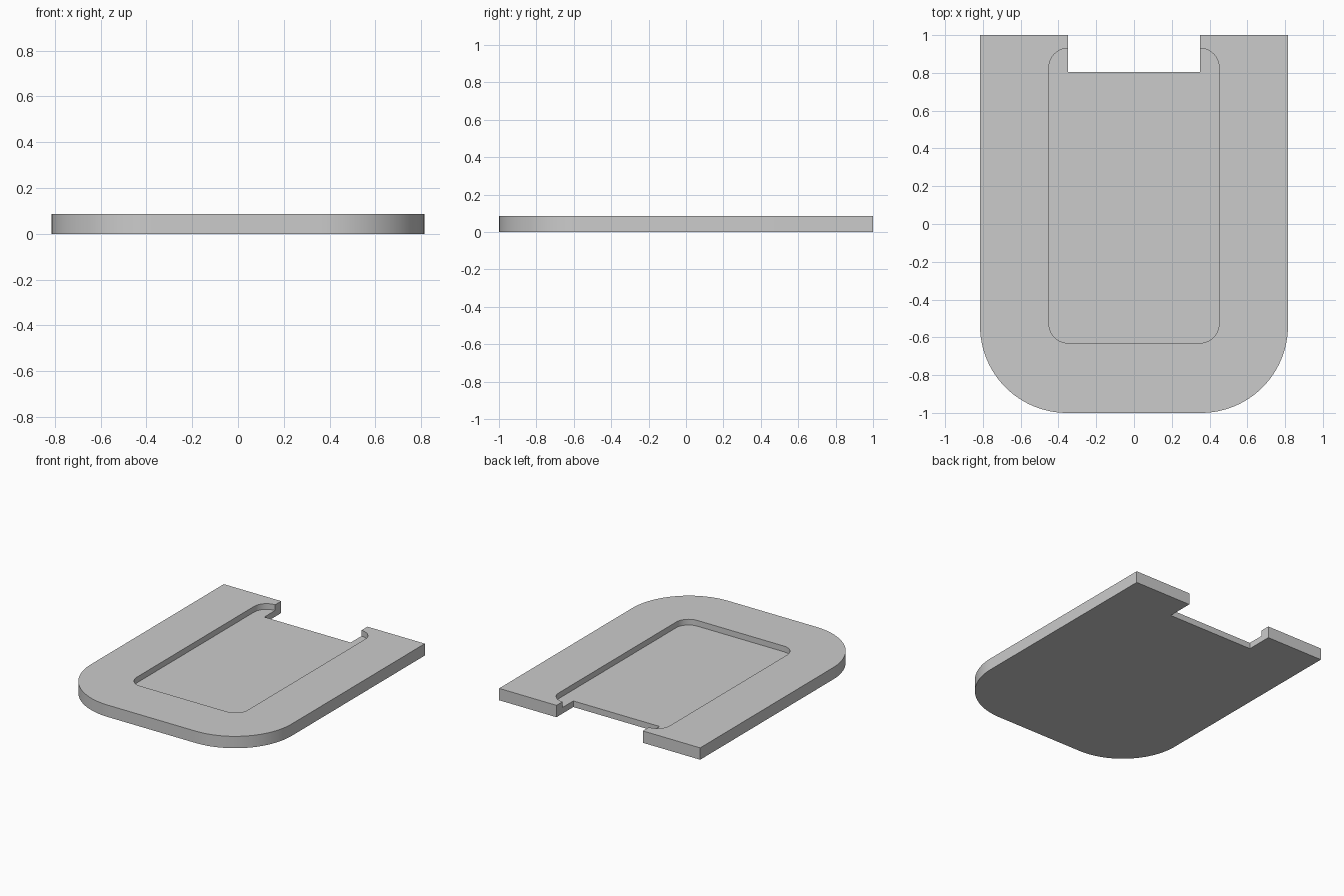
import bpy, bmesh, math

if "Cube" in bpy.data.objects:
    bpy.data.objects.remove(bpy.data.objects["Cube"])

W, H, F = 0.815, 0.087, 0.045        # half width, full height, pocket floor height
NX, NY = 0.35, 0.805                 # notch half width and inner edge
PX, P0, P1, PR = 0.45, -0.63, 0.93, 0.10   # pocket half width, ends, corner radius
R = 0.46                             # big front corner radius


def arc(cx, cy, r, a0, a1, n):
    return [(cx + r * math.cos(math.radians(a0 + (a1 - a0) * i / n)),
             cy + r * math.sin(math.radians(a0 + (a1 - a0) * i / n))) for i in range(n + 1)]


def mirrored(half):
    """Complete a path across x = 0."""
    return half + [(-x, y) for x, y in reversed(half)]


outer = mirrored([(NX, 1), (W, 1)] + arc(W - R, -1 + R, R, 0, -90, 24))
pocket = mirrored(arc(PX - PR, P1 - PR, PR, 90, 0, 10) + arc(PX - PR, P0 + PR, PR, 0, -90, 10))
notch = [(-NX, NY), (NX, NY)]

bm = bmesh.new()


def face(points):
    bm.faces.new([bm.verts.new(p) for p in points])


def cap(path, z):
    face([(x, y, z) for x, y in path])


def wall(path, z0, z1):
    for (ax, ay), (bx, by) in zip(path, path[1:]):
        face([(ax, ay, z0), (bx, by, z0), (bx, by, z1), (ax, ay, z1)])


# raised rim, pocket floor and underside
cap(outer + pocket[::-1], H)
cap(pocket + notch, F)
cap(outer + [(-NX, P1)] + notch + [(NX, P1)], 0)

# outside edge, pocket edge and notch edge
wall(outer, 0, H)
wall(pocket, F, H)
wall([(-NX, P1)] + notch + [(NX, P1)], 0, F)
for x in (-NX, NX):
    face([(x, P1, 0), (x, 1, 0), (x, 1, H), (x, P1, H), (x, P1, F)])

bmesh.ops.remove_doubles(bm, verts=bm.verts, dist=1e-5)
bmesh.ops.recalc_face_normals(bm, faces=bm.faces)
mesh = bpy.data.meshes.new("recessed_plate")
bm.to_mesh(mesh)
bm.free()

grey = bpy.data.materials.new("light grey")
grey.diffuse_color = (0.6, 0.6, 0.6, 1)
grey.use_nodes = True
grey.node_tree.nodes["Principled BSDF"].inputs["Base Color"].default_value = grey.diffuse_color
mesh.materials.append(grey)

plate = bpy.data.objects.new("recessed_plate", mesh)
bpy.context.collection.objects.link(plate)
bpy.context.view_layer.objects.active = plate
plate.select_set(True)
bpy.ops.object.shade_smooth_by_angle(angle=math.radians(30))
